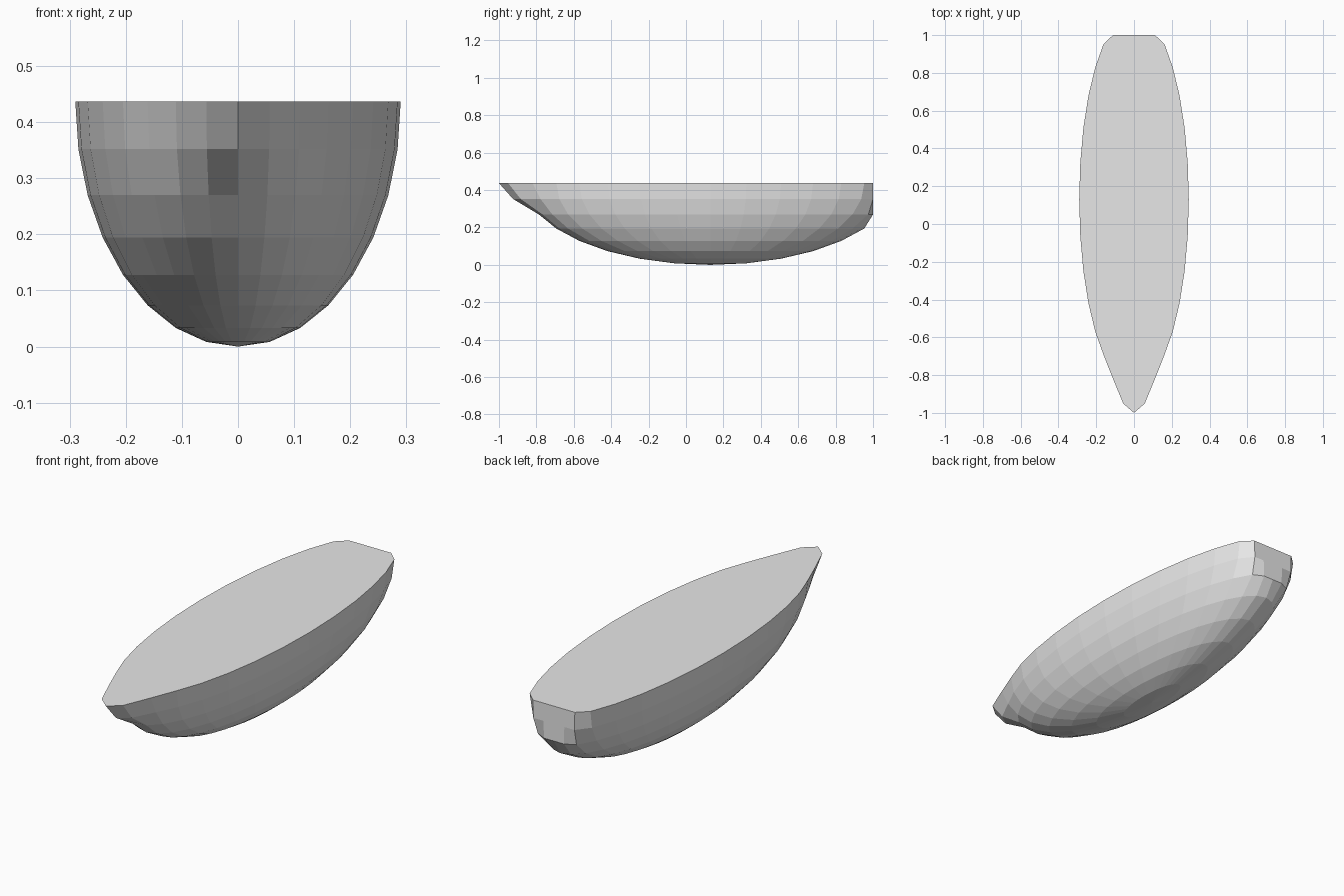
import bpy, bmesh
from mathutils import Vector

cube = bpy.data.objects.get("Cube")
if cube:
    bpy.data.objects.remove(cube, do_unlink=True)

HALF_WIDTH, HALF_LENGTH, DEPTH = 0.29, 0.99, 0.437
CENTRE_Y = 0.13      # deepest point sits slightly aft
STERN_Y = 1.0        # flat transom plane
BOW_PULL, BOW_REACH = 0.14, 0.2

# Plain grey for the whole boat
grey = bpy.data.materials.new("plain_grey")
grey.use_nodes = True
colour = (0.8, 0.8, 0.8, 1.0)
grey.diffuse_color = colour
grey.node_tree.nodes["Principled BSDF"].inputs["Base Color"].default_value = colour

# Hull: lower half of a stretched faceted sphere
bm = bmesh.new()
bmesh.ops.create_uvsphere(bm, u_segments=32, v_segments=16, radius=1.0)
upper = [v for v in bm.verts if v.co.z > 0.01]
bmesh.ops.delete(bm, geom=upper, context='VERTS')
for v in bm.verts:
    v.co = Vector((v.co.x * HALF_WIDTH,
                   v.co.y * HALF_LENGTH + CENTRE_Y,
                   (v.co.z + 1.0) * DEPTH))

# Bow drawn out to a point with a soft falloff, stern pressed flat
tip = Vector((0, CENTRE_Y - HALF_LENGTH, DEPTH))
for v in bm.verts:
    t = max(0.0, 1.0 - (v.co - tip).length / BOW_REACH)
    v.co.y -= BOW_PULL * t * t * (3 - 2 * t)
    v.co.y = min(v.co.y, STERN_Y)

# Deck: one flat face closing the rim
rim = [e for e in bm.edges if e.is_boundary]
bmesh.ops.contextual_create(bm, geom=rim)
bmesh.ops.recalc_face_normals(bm, faces=bm.faces[:])

mesh = bpy.data.meshes.new("boat_hull")
bm.to_mesh(mesh)
bm.free()
mesh.materials.append(grey)
hull = bpy.data.objects.new("boat_hull", mesh)
bpy.context.collection.objects.link(hull)
